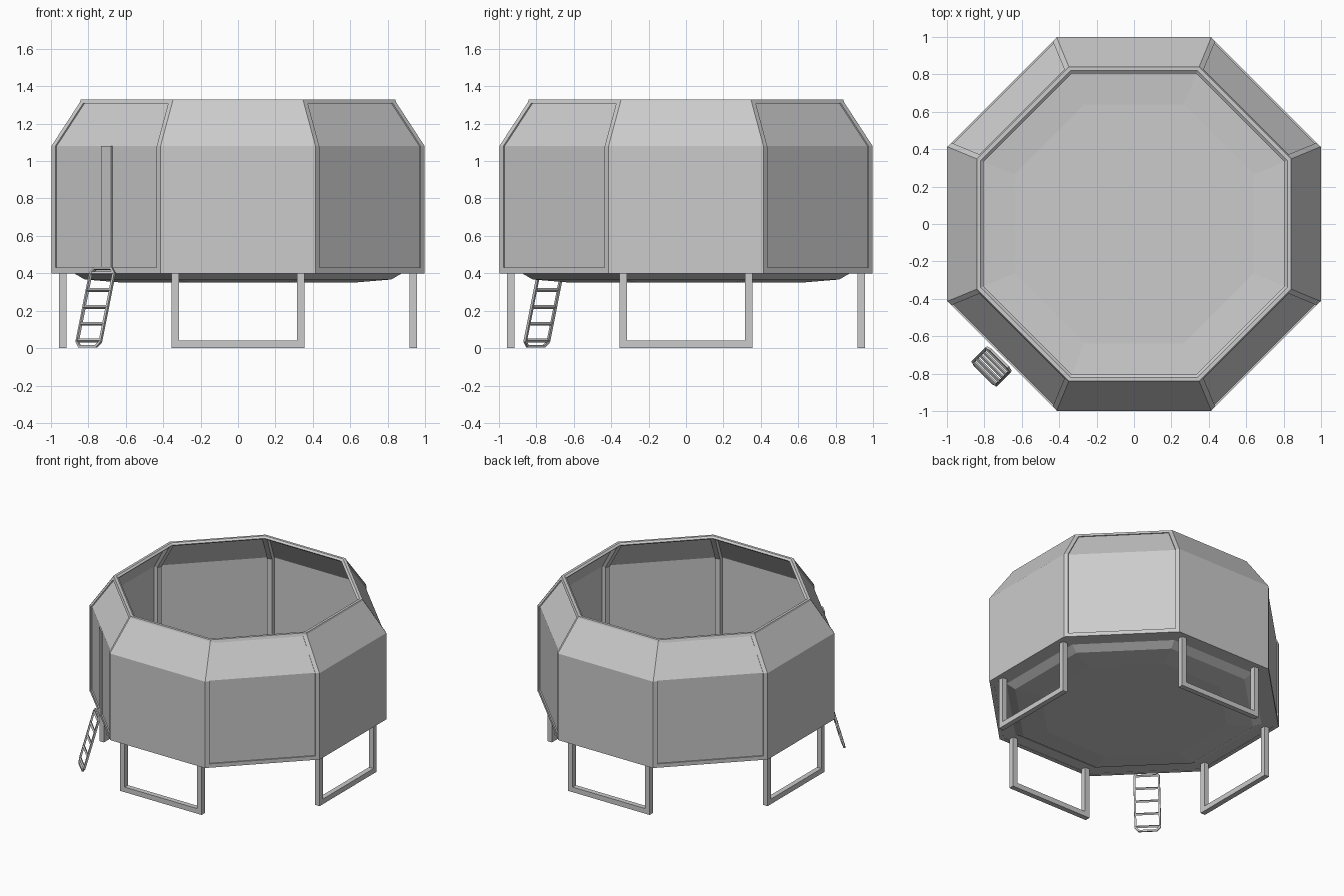
import bpy, bmesh
from math import cos, sin, pi
from mathutils import Vector, Matrix

if "Cube" in bpy.data.objects:
    bpy.data.objects.remove(bpy.data.objects["Cube"])

K = 1 / cos(pi / 8)      # apothem to corner radius
T = sin(pi / 8) * K      # apothem to half side length


def finish(name, bm, fix=True):
    if fix:
        bmesh.ops.recalc_face_normals(bm, faces=bm.faces)
    me = bpy.data.meshes.new(name)
    bm.to_mesh(me)
    bm.free()
    ob = bpy.data.objects.new(name, me)
    bpy.context.collection.objects.link(ob)
    return ob


def octagon_ring(name, profile, closed=True, cap=False):
    """Sweep an (apothem, z) profile round the octagon."""
    bm = bmesh.new()
    rows = []
    for a, z in profile:
        rows.append([bm.verts.new((a * K * cos(pi / 8 + i * pi / 4),
                                   a * K * sin(pi / 8 + i * pi / 4), z)) for i in range(8)])
    pairs = list(zip(rows, rows[1:]))
    if closed:
        pairs.append((rows[-1], rows[0]))
    for r, s in pairs:
        for i in range(8):
            j = (i + 1) % 8
            bm.faces.new((r[i], r[j], s[j], s[i]))
    if cap:
        bm.faces.new(rows[-1])
    return finish(name, bm)


# Frame rings at bottom and top
octagon_ring("bottom_frame", [(0.998, 0.40), (0.998, 0.43), (0.968, 0.43), (0.968, 0.40)])
octagon_ring("top_frame", [(0.848, 1.308), (0.84, 1.33), (0.82, 1.33), (0.805, 1.318), (0.812, 1.308)])

# Sagging floor
octagon_ring("floor", [(0.985, 0.402), (0.88, 0.402), (0.82, 0.367), (0.64, 0.352)],
             closed=False, cap=True)

# Wall panels: flush on the four main sides, slightly recessed on the diagonals
bm = bmesh.new()
for i in range(8):
    off = 0.0 if i % 2 == 0 else -0.012
    rot = Matrix.Rotation(i * pi / 4, 3, 'Z')
    rows = []
    for a, z in [(1.0, 0.40), (1.0, 1.08), (0.845, 1.318)]:
        rows.append([bm.verts.new(rot @ Vector((a + off, s * a * T, z))) for s in (-1, 1)])
    for r, s in zip(rows, rows[1:]):
        bm.faces.new((r[0], r[1], s[1], s[0]))
finish("wall_panels", bm, fix=False)

# Corner posts, kite-shaped section bent inwards at the top
bm = bmesh.new()
w = 0.03
for i in range(8):
    ang = pi / 8 + i * pi / 4
    rot = Matrix.Rotation(ang, 3, 'Z')
    dx, dy = w * sin(pi / 8), w * cos(pi / 8)
    rows = []
    for a, z in [(0.998, 0.40), (0.998, 1.08), (0.843, 1.318)]:
        R = a * K
        sec = [(R, 0), (R - dx, dy), (R - dx - 0.028, dy - 0.01),
               (R - dx - 0.028, 0.01 - dy), (R - dx, -dy)]
        rows.append([bm.verts.new(rot @ Vector((x, y, z))) for x, y in sec])
    for r, s in zip(rows, rows[1:]):
        for j in range(5):
            k = (j + 1) % 5
            bm.faces.new((r[j], r[k], s[k], s[j]))
    bm.faces.new(rows[0])
    bm.faces.new(rows[-1])
finish("corner_posts", bm)

# U-shaped legs on the four main sides
u = [(-0.355, 0.405), (-0.355, 0), (0.355, 0), (0.355, 0.405),
     (0.315, 0.405), (0.315, 0.04), (-0.315, 0.04), (-0.315, 0.405)]
for i, side in enumerate(("right", "back", "left", "front")):
    bm = bmesh.new()
    rot = Matrix.Rotation(i * pi / 2, 3, 'Z')
    f = bm.faces.new([bm.verts.new(rot @ Vector((0.918, y, z))) for y, z in u])
    ext = bmesh.ops.extrude_face_region(bm, geom=[f], use_keep_orig=True)
    vs = [v for v in ext["geom"] if isinstance(v, bmesh.types.BMVert)]
    bmesh.ops.translate(bm, verts=vs, vec=rot @ Vector((0.04, 0, 0)))
    finish(side + "_leg", bm)

# Door closure strip on the front-left panel
bm = bmesh.new()
bmesh.ops.create_cube(bm, size=1)
strip = finish("door_strip", bm)
strip.scale = (0.01, 0.075, 0.66)
strip.rotation_euler.z = 5 * pi / 4
strip.location = (-0.993 * cos(pi / 4), -0.993 * sin(pi / 4), 0.75)

# Leaning ladder: chamfered loop with rungs
def ladder_point(t, z):
    d = 1.138 - 0.28 * z
    c = cos(pi / 4)
    return (-d * c + t * c, -d * c - t * c, z, 1)


cu = bpy.data.curves.new("ladder", 'CURVE')
cu.dimensions = '3D'
cu.bevel_depth = 0.01
cu.bevel_resolution = 0
cu.use_fill_caps = True
h, b, t = 0.088, 0.01, 0.425
paths = [([(-h, b + 0.025), (-h + 0.025, b), (h - 0.025, b), (h, b + 0.025),
           (h, t - 0.025), (h - 0.025, t), (-h + 0.025, t), (-h, t - 0.025)], True)]
paths += [([(-h, z), (h, z)], False) for z in (0.04, 0.13, 0.22, 0.31, 0.40)]
for pts, loop in paths:
    sp = cu.splines.new('POLY')
    sp.points.add(len(pts) - 1)
    for p, (s, z) in zip(sp.points, pts):
        p.co = ladder_point(s, z)
    sp.use_cyclic_u = loop
    sp.use_smooth = False
bpy.context.collection.objects.link(bpy.data.objects.new("ladder", cu))
